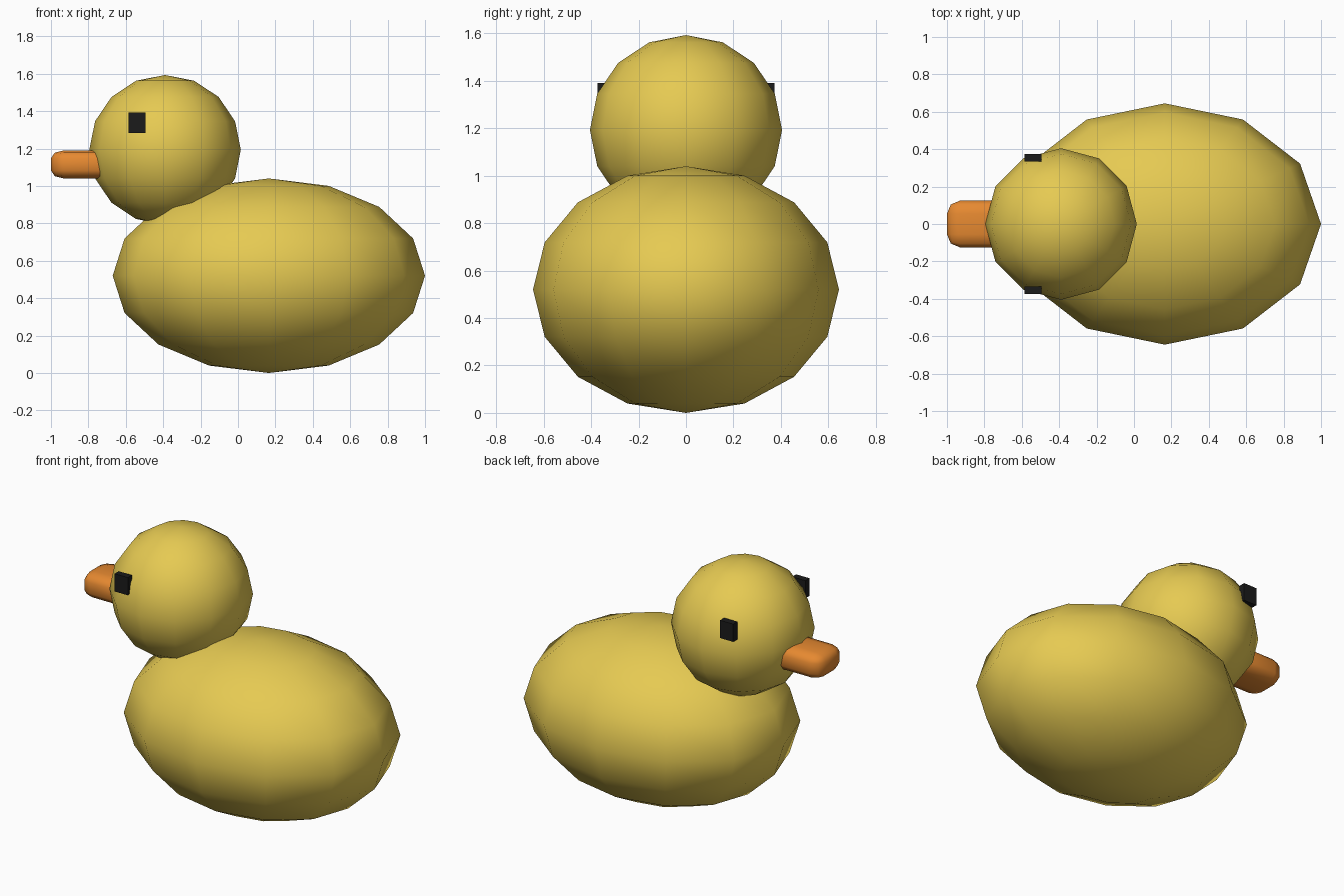
import bpy
import bmesh
from mathutils import Matrix

default_cube = bpy.data.objects.get("Cube")
if default_cube:
    bpy.data.objects.remove(default_cube, do_unlink=True)


def make_material(name, rgb):
    mat = bpy.data.materials.new(name)
    mat.use_nodes = True
    color = (*rgb, 1)
    mat.diffuse_color = color
    bsdf = next(n for n in mat.node_tree.nodes if n.type == "BSDF_PRINCIPLED")
    bsdf.inputs["Base Color"].default_value = color
    return mat


yellow = make_material("duck yellow", (0.79, 0.59, 0.085))
orange = make_material("beak orange", (0.79, 0.25, 0.03))
black = make_material("eye black", (0.011, 0.011, 0.011))


def finish(bm, name, mat, location, smooth):
    mesh = bpy.data.meshes.new(name)
    for face in bm.faces:
        face.smooth = smooth
    bm.to_mesh(mesh)
    bm.free()
    mesh.materials.append(mat)
    obj = bpy.data.objects.new(name, mesh)
    obj.location = location
    bpy.context.collection.objects.link(obj)
    return obj


def ellipsoid(name, mat, location, radii):
    bm = bmesh.new()
    bmesh.ops.create_uvsphere(bm, u_segments=12, v_segments=8, radius=1,
                              matrix=Matrix.Diagonal((*radii, 1)))
    return finish(bm, name, mat, location, True)


def box(name, mat, location, size, bevel=0, squash=1):
    # The bevel is made before squashing, so it flattens with the box
    bm = bmesh.new()
    bmesh.ops.create_cube(bm, size=1, matrix=Matrix.Diagonal(
        (size[0], size[1], size[2] / squash, 1)))
    if bevel:
        bmesh.ops.bevel(bm, geom=bm.edges[:], offset=bevel, segments=2,
                        profile=0.5, affect="EDGES")
        bmesh.ops.scale(bm, vec=(1, 1, squash), verts=bm.verts)
    return finish(bm, name, mat, location, bevel > 0)


# Body and head
ellipsoid("body", yellow, (0.165, 0, 0.52), (0.835, 0.645, 0.52))
ellipsoid("head", yellow, (-0.39, 0, 1.193), (0.405, 0.405, 0.4))

# Rounded beak, its rear end buried in the head
box("beak", orange, (-0.8, 0, 1.115), (0.4, 0.25, 0.15), bevel=0.07, squash=0.6)

# Square eyes on both sides of the head
for side, y in (("left", -1), ("right", 1)):
    box(f"{side}_eye", black, (-0.54, y * 0.353, 1.337), (0.09, 0.04, 0.11))
